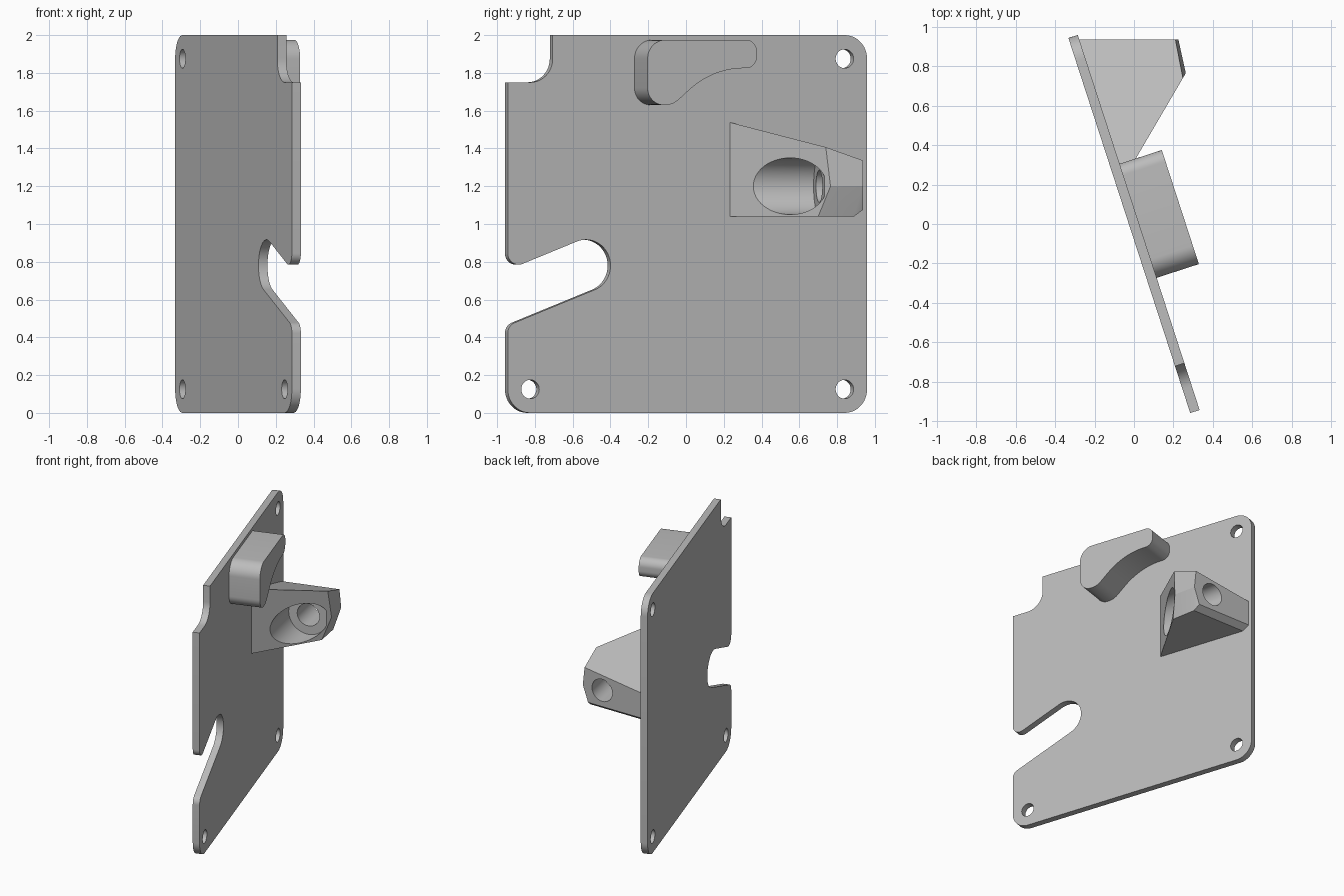
import bpy, bmesh, math
from mathutils import Vector, Matrix

cube = bpy.data.objects.get("Cube")
if cube:
    bpy.data.objects.remove(cube, do_unlink=True)

gray = bpy.data.materials.new("plain_gray")
gray.use_nodes = True
COLOR = (0.5, 0.5, 0.5, 1)
gray.diffuse_color = COLOR
gray.node_tree.nodes["Principled BSDF"].inputs["Base Color"].default_value = COLOR

# The whole bracket is turned 18 degrees about the vertical
TURN = math.radians(18)
ALONG = Vector((-math.sin(TURN), math.cos(TURN), 0))
OUT = Vector((math.cos(TURN), math.sin(TURN), 0))


def place(u, n, z):
    return ALONG * u + OUT * n + Vector((0, 0, z))


def finish(name, bm):
    bmesh.ops.recalc_face_normals(bm, faces=bm.faces)
    mesh = bpy.data.meshes.new(name)
    bm.to_mesh(mesh)
    bm.free()
    mesh.materials.append(gray)
    obj = bpy.data.objects.new(name, mesh)
    bpy.context.collection.objects.link(obj)
    return obj


def rounded(corners):
    """Outline with a circular fillet at each (u, z, radius) corner."""
    out = []
    for i, (u, z, r) in enumerate(corners):
        p = Vector((u, z))
        a = (Vector(corners[i - 1][:2]) - p).normalized()
        b = (Vector(corners[(i + 1) % len(corners)][:2]) - p).normalized()
        if r == 0:
            out.append(p)
            continue
        half = a.angle(b) / 2
        center = p + (a + b).normalized() * r / math.sin(half)
        start = p + a * r / math.tan(half) - center
        sweep = start.angle_signed(p + b * r / math.tan(half) - center)
        for k in range(13):
            out.append(center + Matrix.Rotation(-sweep * k / 12, 2) @ start)
    return out


def slab(name, outline, n0, n1):
    bm = bmesh.new()
    face = bm.faces.new([bm.verts.new(place(p.x, n0, p.y)) for p in outline])
    ext = bmesh.ops.extrude_face_region(bm, geom=[face])
    moved = [g for g in ext["geom"] if isinstance(g, bmesh.types.BMVert)]
    bmesh.ops.translate(bm, verts=moved, vec=OUT * (n1 - n0))
    bmesh.ops.remove_doubles(bm, verts=bm.verts, dist=0.0005)
    return finish(name, bm)


def drill(obj, start, end, radius):
    axis = end - start
    bm = bmesh.new()
    turn = axis.to_track_quat("Z", "Y").to_matrix().to_4x4()
    bmesh.ops.create_cone(bm, cap_ends=True, segments=48, radius1=radius, radius2=radius,
                          depth=axis.length,
                          matrix=Matrix.Translation((start + end) / 2) @ turn)
    cutter = finish("drill_cutter", bm)
    cutter.hide_render = True
    mod = obj.modifiers.new("hole", "BOOLEAN")
    mod.operation, mod.solver, mod.object = "DIFFERENCE", "EXACT", cutter
    bpy.context.view_layer.objects.active = obj
    bpy.ops.object.modifier_apply(modifier=mod.name)
    bpy.data.objects.remove(cutter, do_unlink=True)


# Plate with a stepped top corner and a slanted open slot
slot_r = 0.137
slot_end = Vector((-0.565, 0.78))
d = Vector((math.cos(0.373), math.sin(0.373)))
side = Vector((-d.y, d.x))
hi = slot_end + (d + side) * slot_r
lo = slot_end + (d - side) * slot_r


def at_edge(p):
    return p.y - (p.x + 1) * d.y / d.x


plate = slab("plate", rounded([
    (-1, 0, 0.125), (1, 0, 0.125), (1, 2, 0.125), (-0.75, 2, 0),
    (-0.75, 1.75, 0.125), (-1, 1.75, 0),
    (-1, at_edge(hi), 0.06), (hi.x, hi.y, slot_r),
    (lo.x, lo.y, slot_r), (-1, at_edge(lo), 0.06)]), -0.025, 0.025)
for u, z in ((0.875, 1.875), (0.875, 0.125), (-0.875, 0.125)):
    drill(plate, place(u, -0.1, z), place(u, 0.1, z), 0.05)

# Curved hook standing out from the plate
hook = slab("hook", rounded([
    (-0.295, 1.975, 0.1), (-0.295, 1.63, 0.09), (-0.155, 1.63, 0.11),
    (0.07, 1.825, 0.46), (0.313, 1.825, 0.06), (0.313, 1.975, 0.06)]), 0.015, 0.25)


# Wedge-shaped screw boss
def slant(y, z):
    return (-0.048 + 0.585 * (y - 0.234), y, z)


BACK = 0.936
points = [slant(0.225, 1.54), slant(0.225, 1.04), slant(0.74, 1.407),
          slant(0.765, 1.2), slant(0.70, 1.04),
          (0.21, BACK, 1.337), (0.225, BACK, 1.2), (0.18, BACK, 1.075),
          (-0.293, BACK, 1.266), (-0.293, BACK, 1.075),
          (0.19, 0.89, 1.04), (-0.278, 0.89, 1.04)]
bm = bmesh.new()
for p in points:
    bm.verts.new(p)
bmesh.ops.convex_hull(bm, input=bm.verts)
bmesh.ops.dissolve_limit(bm, angle_limit=math.radians(2), verts=bm.verts, edges=bm.edges)
boss = finish("screw_boss", bm)

# Wide pocket and the narrower through hole behind it
entry = Vector((0.138, 0.548, 1.2))
axis = (Vector((0.06, BACK, 1.2)) - entry).normalized()
drill(boss, entry - axis * 0.5, entry + axis * 0.16, 0.15)
drill(boss, entry, entry + axis * 0.6, 0.085)

for obj in (plate, hook, boss):
    bpy.ops.object.select_all(action="DESELECT")
    obj.select_set(True)
    bpy.context.view_layer.objects.active = obj
    bpy.ops.object.shade_smooth_by_angle(angle=math.radians(20))
